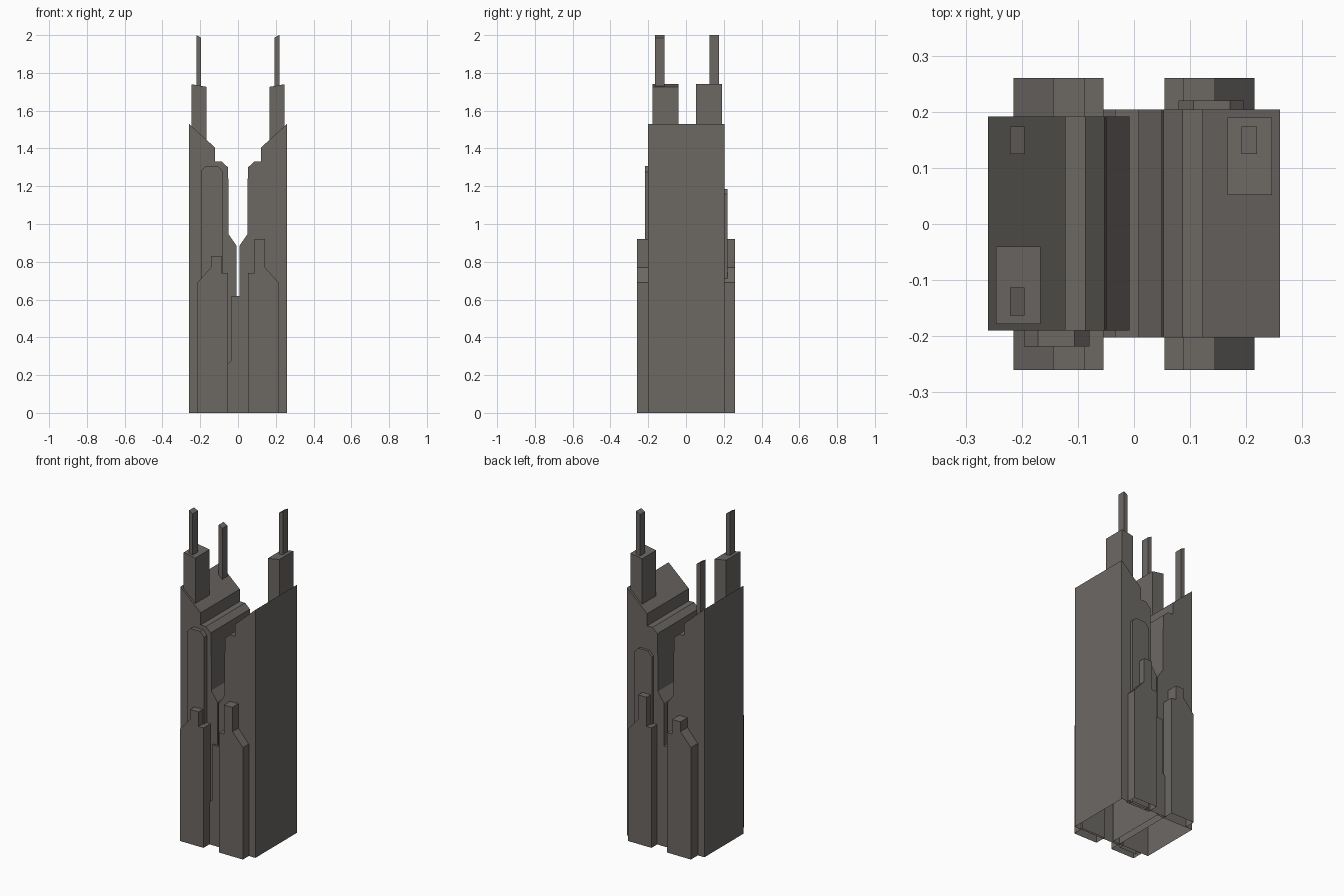
import bpy, bmesh

if "Cube" in bpy.data.objects:
    bpy.data.objects.remove(bpy.data.objects["Cube"])

stone = bpy.data.materials.new("warm grey stone")
stone.diffuse_color = (0.150, 0.138, 0.127, 1)
stone.use_nodes = True
stone.node_tree.nodes["Principled BSDF"].inputs["Base Color"].default_value = stone.diffuse_color


def prism(name, profile, y0, y1):
    """Extrude an x-z profile from y0 to y1; the underside on the ground stays open."""
    bm = bmesh.new()
    face = bm.faces.new([bm.verts.new((x, y0, z)) for x, z in profile])
    new = bmesh.ops.extrude_face_region(bm, geom=[face])["geom"]
    verts = [v for v in new if isinstance(v, bmesh.types.BMVert)]
    bmesh.ops.translate(bm, verts=verts, vec=(0, y1 - y0, 0))
    bmesh.ops.recalc_face_normals(bm, faces=bm.faces[:])
    under = [f for f in bm.faces if all(v.co.z < 1e-5 for v in f.verts)]
    bmesh.ops.delete(bm, geom=under, context="FACES")
    mesh = bpy.data.meshes.new(name)
    bm.to_mesh(mesh)
    bm.free()
    mesh.materials.append(stone)
    obj = bpy.data.objects.new(name, mesh)
    bpy.context.collection.objects.link(obj)
    return obj


def flip(points):
    return [(-x, z) for x, z in points]


# Stepped inner side shared by both towers, from roof corner down to the gap
steps = [(0.26, 0), (0.26, 1.53), (0.122, 1.405), (0.122, 1.33), (0.086, 1.33),
         (0.053, 1.30), (0.049, 1.13), (0.049, 0.945), (0.008, 0.885)]
prism("left_tower", flip(steps) + [(-0.008, 0)], -0.19, 0.192)
# Right tower carries the low link that closes the gap
prism("right_tower", steps + [(0.008, 0.62), (-0.034, 0.62), (-0.034, 0.28),
                              (-0.054, 0.26), (-0.054, 0)], -0.202, 0.204)


# Buttresses on front and back, the right pair taller
def buttress(top):
    return [(0.054, 0), (0.054, 0.74), (0.087, 0.74), (0.087, top), (0.144, top),
            (0.144, 0.77), (0.215, 0.69), (0.215, 0)]


for side, y0, y1 in (("front", -0.26, -0.19), ("back", 0.19, 0.26)):
    prism(f"{side}_left_buttress", flip(buttress(0.83)), y0, y1)
    prism(f"{side}_right_buttress", buttress(0.92), y0, y1)


# Raised wall strips with chamfered tops
def strip(top):
    return [(0.079, 0), (0.079, top - 0.03), (0.106, top), (0.171, top),
            (0.196, top - 0.025), (0.196, 0)]


prism("front_wall_strip", flip(strip(1.306)), -0.218, -0.185)
prism("back_wall_strip", strip(1.185), 0.195, 0.22)


# Rooftop blocks and masts with slightly sloping tops
def block(x0, x1, bottom, top):
    return [(x0, bottom), (x1, bottom), (x1, top), (x0, top - 0.014)]


base = block(0.167, 0.246, 1.43, 1.74)
prism("left_roof_block", flip(base), -0.178, -0.04)
prism("right_roof_block", base, 0.052, 0.19)
prism("left_front_mast", flip(block(0.195, 0.221, 1.70, 2.0)), -0.163, -0.113)
prism("left_back_mast", flip(block(0.195, 0.221, 1.45, 1.80)), 0.125, 0.174)
prism("right_mast", block(0.192, 0.219, 1.70, 2.0), 0.125, 0.174)
